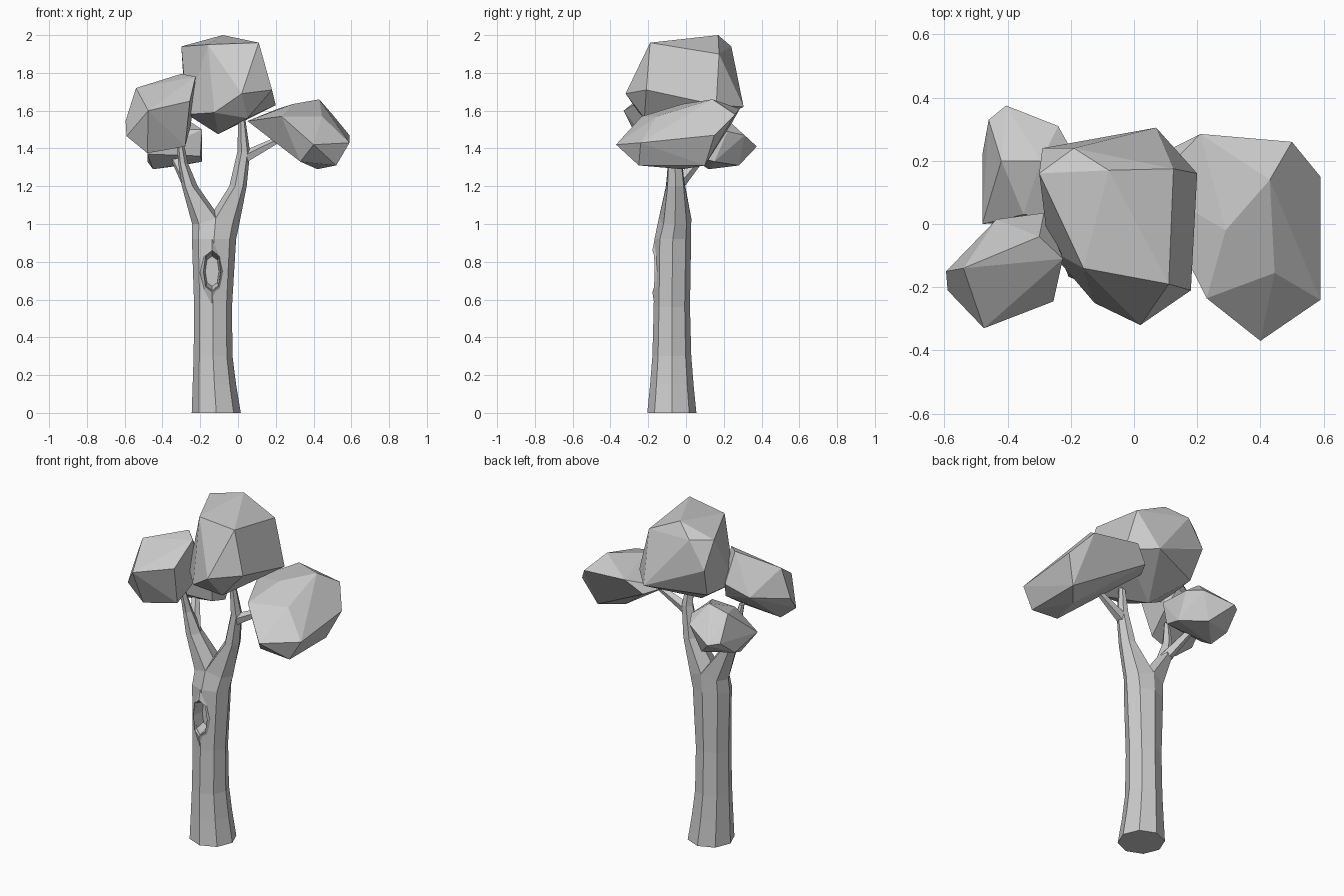
import bpy, bmesh, math
from mathutils import Vector

if "Cube" in bpy.data.objects:
    bpy.data.objects.remove(bpy.data.objects["Cube"])


def finish(bm, name):
    bmesh.ops.recalc_face_normals(bm, faces=bm.faces[:])
    me = bpy.data.meshes.new(name)
    bm.to_mesh(me)
    bm.free()
    ob = bpy.data.objects.new(name, me)
    bpy.context.collection.objects.link(ob)
    return ob


def ring(bm, c, rx, ry, angles):
    return [bm.verts.new((c[0] + rx * math.cos(math.radians(a)),
                          c[1] + ry * math.sin(math.radians(a)), c[2])) for a in angles]


def bridge(bm, a, b):
    n = len(a)
    for i in range(n):
        bm.faces.new((a[i], a[(i + 1) % n], b[(i + 1) % n], b[i]))


# trunk: eight-sided rings, splitting into two six-sided limbs
bm = bmesh.new()
eight = [45 * i for i in range(8)]
rings = [((-.115, -.075, 0), .13, .13), ((-.125, -.075, .15), .115, .115),
         ((-.132, -.075, .3), .103, .103), ((-.132, -.075, .56), .1, .096),
         ((-.127, -.07, .92), .117, .097), ((-.118, -.058, 1.0), .125, .086)]
prev = None
for c, rx, ry in rings:
    cur = ring(bm, c, rx, ry, eight)
    if prev:
        bridge(bm, prev, cur)
    else:
        bm.faces.new(cur)
    prev = cur
for i in (2, 6):
    prev[i].co.z = 1.03
crotch = bm.verts.new((-.125, -.058, 1.075))
limb_angles = [70, 125, 180, 235, 290, 0]


def limb(loop, angles, sections):
    for c, rx, ry in sections:
        cur = ring(bm, c, rx, ry, angles)
        bridge(bm, loop, cur)
        loop = cur
    bm.faces.new(loop)


limb([prev[i] for i in (2, 3, 4, 5, 6)] + [crotch], limb_angles,
     [((-.255, -.055, 1.2), .042, .055), ((-.29, -.065, 1.32), .026, .032),
      ((-.31, -.09, 1.46), .016, .016)])
limb([prev[i] for i in (2, 1, 0, 7, 6)] + [crotch], [180 - a for a in limb_angles],
     [((0, -.055, 1.2), .046, .052), ((.03, -.06, 1.38), .034, .036),
      ((.02, -.08, 1.56), .018, .02)])
trunk = finish(bm, "trunk")


# twigs: tapered five-sided tubes between two points
def twig(name, p, q, r1, r2):
    p, q = Vector(p), Vector(q)
    bm = bmesh.new()
    bmesh.ops.create_cone(bm, cap_ends=True, segments=5, radius1=r1, radius2=r2,
                          depth=(q - p).length)
    ob = finish(bm, name)
    ob.location = (p + q) / 2
    ob.rotation_euler = (q - p).to_track_quat('Z', 'Y').to_euler()


twig("back_twig", (-.255, -.05, 1.2), (-.37, .13, 1.41), .036, .015)
twig("right_twig", (.03, -.06, 1.35), (.26, -.04, 1.47), .034, .014)

# knot hole: bark rim with a recessed eight-sided hollow
kx, kz = -.137, .75
shape = [(0, 1), (.75, .75), (1, 0), (.75, -.75), (0, -1), (-.75, -.75), (-1, 0), (-.75, .75)]
outline = [(0, 1), (.65, .5), (1, 0), (.65, -.5), (0, -1), (-.65, -.5), (-1, 0), (-.65, .5)]


def loop(bm, pts, w, h, y, bow=0.0, z=kz):
    return [bm.verts.new((kx + px * w, y + bow * abs(px), z + pz * h)) for px, pz in pts]


bm = bmesh.new()
loops = [loop(bm, outline, .066, .18, -.166, .026, .74), loop(bm, shape, .046, .11, -.178, .012),
         loop(bm, shape, .036, .08, -.095)]
bridge(bm, loops[0], loops[1])
bridge(bm, loops[1], loops[2])
bm.faces.new(loops[2])
finish(bm, "knot_hole")

bm = bmesh.new()
a, b = loop(bm, shape, .05, .12, -.25), loop(bm, shape, .04, .086, -.09)
bridge(bm, a, b)
bm.faces.new(a)
bm.faces.new(b)
cutter = finish(bm, "knot_cutter")
cutter.hide_render = True
cutter.hide_viewport = True
mod = trunk.modifiers.new("hollow", 'BOOLEAN')
mod.object = cutter
mod.operation = 'DIFFERENCE'
mod.solver = 'EXACT'


# leaf clumps: faceted boulders, the hull of a few corner points
def clump(name, pts):
    bm = bmesh.new()
    for p in pts:
        bm.verts.new(p)
    bmesh.ops.convex_hull(bm, input=bm.verts[:])
    loose = [v for v in bm.verts if not v.link_faces]
    bmesh.ops.delete(bm, geom=loose, context='VERTS')
    bmesh.ops.dissolve_limit(bm, angle_limit=math.radians(4), verts=bm.verts[:], edges=bm.edges[:])
    finish(bm, name)


clump("top_leaves", [
    (-.08, .17, 2), (-.3, .16, 1.94), (.11, -.19, 1.96), (-.16, -.14, 1.95),
    (.02, -.32, 1.69), (.18, -.21, 1.71), (.2, .16, 1.63), (.07, .305, 1.62),
    (-.19, .24, 1.94), (-.125, -.25, 1.59), (-.27, -.08, 1.58), (-.105, 0, 1.475),
    (.125, .175, 1.9), (-.29, .24, 1.78), (-.26, .17, 1.6), (.05, -.22, 1.56)])
clump("right_leaves", [
    (.43, .14, 1.66), (.29, -.02, 1.635), (.21, .285, 1.61), (.5, .26, 1.58),
    (.59, .15, 1.47), (.59, -.24, 1.43), (.4, -.37, 1.42), (.445, -.155, 1.57),
    (.23, -.235, 1.57), (.05, .12, 1.545), (.33, -.26, 1.33), (.52, .1, 1.31),
    (.12, .24, 1.53), (.52, -.25, 1.31), (.42, -.02, 1.29)])
clump("left_leaves", [
    (-.3, -.04, 1.795), (-.225, -.11, 1.78), (-.54, -.14, 1.72), (-.595, -.15, 1.545),
    (-.59, -.21, 1.465), (-.475, -.33, 1.6), (-.255, -.245, 1.65), (-.435, .015, 1.57),
    (-.285, .035, 1.62), (-.48, -.22, 1.375), (-.28, -.18, 1.41), (-.25, -.02, 1.52)])
clump("back_leaves", [
    (-.405, .375, 1.41), (-.46, .33, 1.42), (-.48, .22, 1.33), (-.48, 0, 1.37),
    (-.42, .2, 1.54), (-.295, .2, 1.57), (-.24, .31, 1.47), (-.19, .22, 1.49),
    (-.19, .15, 1.33), (-.35, .03, 1.5), (-.45, .12, 1.29), (-.3, .28, 1.31),
    (-.19, .02, 1.5), (-.2, .04, 1.36)])
